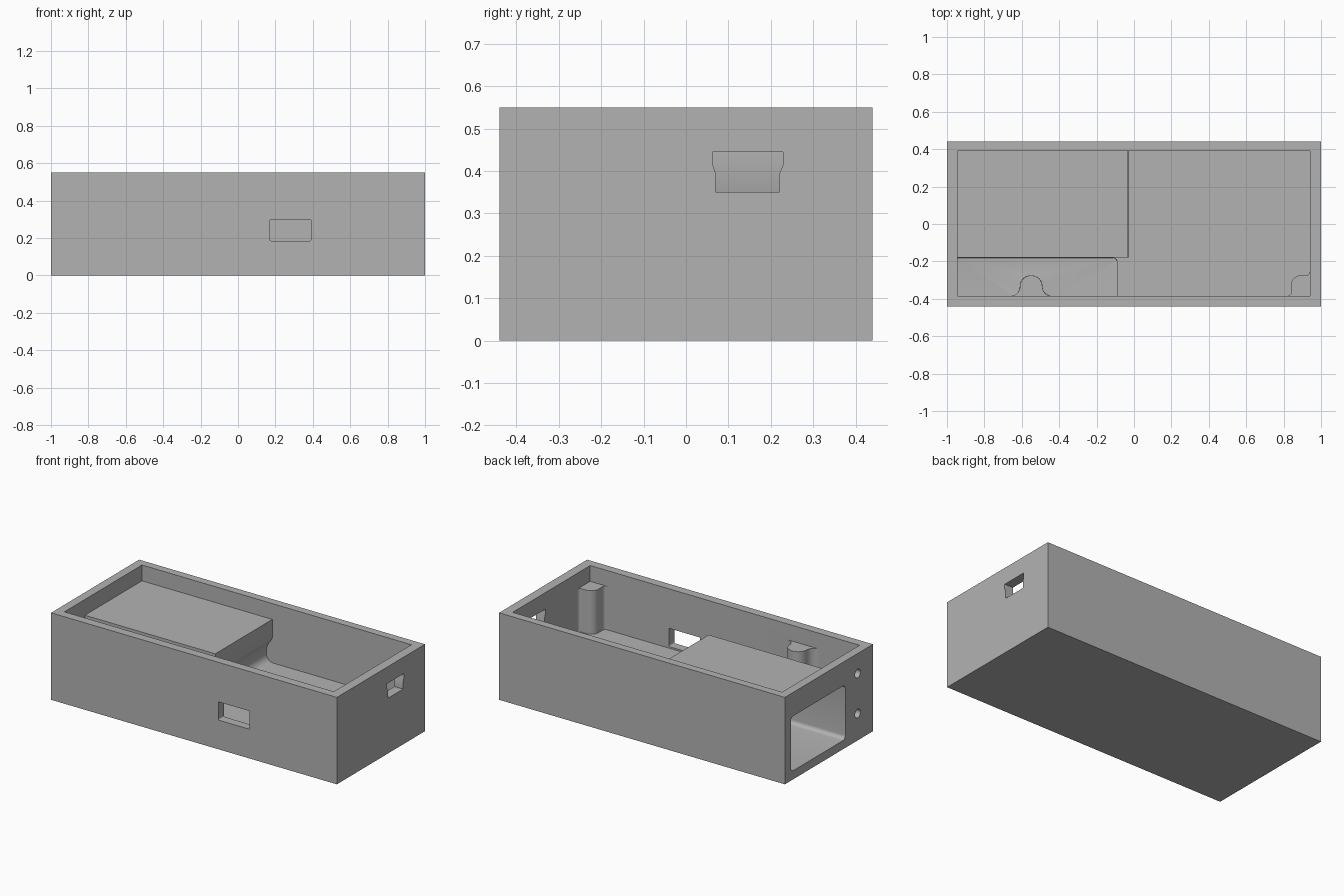
import bpy, bmesh
from math import sin, cos, radians
from mathutils import Vector

cube = bpy.data.objects.get("Cube")
if cube:
    bpy.data.objects.remove(cube, do_unlink=True)

GREY = (0.45, 0.45, 0.45, 1)
grey = bpy.data.materials.new("plain grey")
grey.use_nodes = True
grey.diffuse_color = GREY
grey.node_tree.nodes["Principled BSDF"].inputs["Base Color"].default_value = GREY

# Shared dimensions
X0, X1, Y0, Y1 = -0.945, 0.94, -0.385, 0.39
BLOCK_Y, BLOCK_TOP, FLOOR, BASE, OPEN = -0.18, 0.45, 0.175, 0.055, 0.7


def arc(cx, cy, r, a, b, n=10):
    return [(cx + r * cos(radians(a + (b - a) * i / n)),
             cy + r * sin(radians(a + (b - a) * i / n))) for i in range(n + 1)]


def rect(u0, u1, v0, v1, r=0.0):
    if not r:
        return [(u0, v0), (u1, v0), (u1, v1), (u0, v1)]
    return (arc(u1 - r, v0 + r, r, -90, 0, 6) + arc(u1 - r, v1 - r, r, 0, 90, 6)
            + arc(u0 + r, v1 - r, r, 90, 180, 6) + arc(u0 + r, v0 + r, r, 180, 270, 6))


def prism(name, profile, axis, lo, hi, round_base=None):
    """Extrude a 2D profile along an axis; round_base picks lower edges to fillet."""
    place = {"x": lambda u, v, w: (w, u, v), "y": lambda u, v, w: (u, w, v),
             "z": lambda u, v, w: (u, v, w)}[axis]
    bm = bmesh.new()
    face = bm.faces.new([bm.verts.new(place(u, v, lo)) for u, v in profile])
    new = bmesh.ops.extrude_face_region(bm, geom=[face])["geom"]
    shift = Vector(place(0, 0, hi - lo))
    bmesh.ops.translate(bm, vec=shift, verts=[g for g in new if isinstance(g, bmesh.types.BMVert)])
    bmesh.ops.recalc_face_normals(bm, faces=bm.faces)
    if round_base:
        edges = [e for e in bm.edges if all(abs(v.co.z - lo) < 1e-5 for v in e.verts)
                 and round_base(sum((v.co for v in e.verts), Vector()) / 2)]
        bmesh.ops.bevel(bm, geom=edges, offset=0.025, segments=5, profile=0.5,
                        affect="EDGES", clamp_overlap=True)
    mesh = bpy.data.meshes.new(name)
    bm.to_mesh(mesh)
    bm.free()
    mesh.materials.append(grey)
    ob = bpy.data.objects.new(name, mesh)
    bpy.context.collection.objects.link(ob)
    return ob


def activate(ob):
    bpy.ops.object.select_all(action="DESELECT")
    ob.select_set(True)
    bpy.context.view_layer.objects.active = ob


def cut(body, cutter):
    cutter.hide_render = True
    mod = body.modifiers.new("cut", "BOOLEAN")
    mod.operation, mod.solver, mod.object = "DIFFERENCE", "EXACT", cutter
    activate(body)
    bpy.ops.object.modifier_apply(modifier=mod.name)
    bpy.data.objects.remove(cutter, do_unlink=True)


# Outer case
case = prism("case", rect(-1, 1, -0.44, 0.44), "z", 0, 0.55)

# Main cavity: leaves the raised block with its hollowed end face
end_face = ([(-0.02, FLOOR)] + arc(-0.025, 0.225, 0.05, 265, 180, 8)
            + [(-0.073, 0.26), (-0.06, 0.29), (-0.042, 0.315), (-0.03, 0.34), (-0.033, BLOCK_TOP)])
cavity = [(X0, BLOCK_TOP), (X0, OPEN), (X1, OPEN), (X1, FLOOR)] + end_face
cut(case, prism("cavity_cutter", cavity, "y", Y0, Y1))

# Ledge in front of the block, at floor level
cut(case, prism("ledge_cutter", rect(-0.3, 0.05, Y0, BLOCK_Y), "z", FLOOR, 0.5))

# Deep trench beside the block, flowing around a flared post on the front wall
post_x, r, flare = -0.55, 0.06, 0.05
bump = (arc(post_x - r - flare, Y0 + flare, flare, -90, 0, 8)
        + arc(post_x, Y0 + flare, r, 180, 0, 16)[1:]
        + arc(post_x + r + flare, Y0 + flare, flare, 180, 270, 8)[1:])
trench = ([(X0, Y0)] + bump + [(-0.09, Y0)]
          + arc(-0.115, BLOCK_Y - 0.025, 0.025, 0, 90, 6) + [(X0, BLOCK_Y)])
cut(case, prism("trench_cutter", trench, "z", BASE, 0.5,
                lambda c: c.y > Y0 + 0.001 and c.x > X0 + 0.001))

# Tunnel into the block from the left-hand end wall
cut(case, prism("tunnel_cutter", rect(-0.165, 0.38, BASE, 0.40, 0.025), "x", -1.1, -0.12))

# Round wire holes through the same wall
for z in (0.17, 0.423):
    cut(case, prism("hole_cutter", arc(-0.288, z, 0.027, 0, 345, 23), "x", -1.1, -0.9))

# Front window
cut(case, prism("window_cutter", rect(0.17, 0.39, 0.185, 0.30, 0.008), "y", -0.6, -0.3))

# Plug-shaped slot in the other end wall
slot = [(0.07, 0.35), (0.221, 0.35), (0.221, 0.395), (0.229, 0.415), (0.229, 0.445),
        (0.063, 0.445), (0.063, 0.415), (0.07, 0.395)]
cut(case, prism("slot_cutter", slot, "x", 0.85, 1.1))

# Corner post, with small flares where it meets both walls
corner = ([(X1 + 0.02, Y0 - 0.02), (0.82, Y0 - 0.02)]
          + arc(0.82, Y0 + 0.02, 0.02, -90, 0, 5)
          + arc(0.89, -0.325, 0.05, 180, 90, 8)
          + arc(0.92, -0.255, 0.02, -90, 0, 5) + [(X1 + 0.02, -0.255)])
corner_post = prism("corner_post", corner, "z", FLOOR - 0.02, BLOCK_TOP)

for ob in (case, corner_post):
    activate(ob)
    bpy.ops.object.shade_smooth_by_angle(angle=radians(32))
